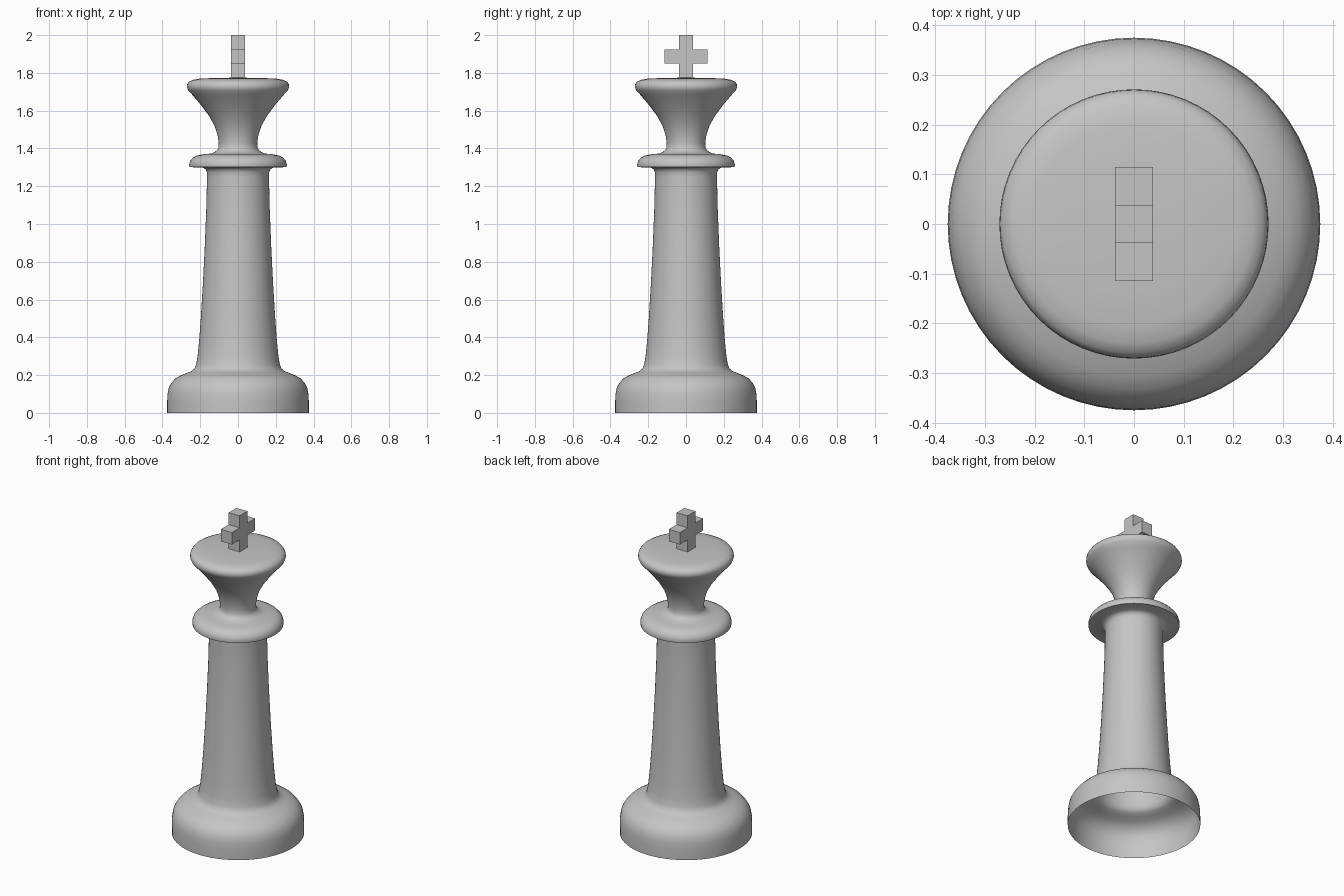
import bpy, bmesh, math

if "Cube" in bpy.data.objects:
    bpy.data.objects.remove(bpy.data.objects["Cube"])

grey = bpy.data.materials.new("light grey")
grey.diffuse_color = (0.56, 0.56, 0.56, 1)
grey.use_nodes = True
grey.node_tree.nodes["Principled BSDF"].inputs["Base Color"].default_value = grey.diffuse_color


def finish(name, bm):
    bmesh.ops.recalc_face_normals(bm, faces=bm.faces)
    me = bpy.data.meshes.new(name)
    bm.to_mesh(me)
    bm.free()
    me.materials.append(grey)
    ob = bpy.data.objects.new(name, me)
    bpy.context.collection.objects.link(ob)
    return ob


def lathe(name, profile, steps=64):
    bm = bmesh.new()
    vs = [bm.verts.new((r, 0, z)) for r, z in profile]
    es = [bm.edges.new(p) for p in zip(vs, vs[1:])]
    bmesh.ops.spin(bm, geom=vs + es, cent=(0, 0, 0), axis=(0, 0, 1),
                   angle=math.tau, steps=steps, use_duplicate=False)
    bmesh.ops.remove_doubles(bm, verts=bm.verts, dist=0.0005)
    # Make sure the shell points outwards
    ob = finish(name, bm)
    me = ob.data
    f = me.polygons[0]
    top = max(me.polygons, key=lambda p: p.center.z)
    if top.normal.z < 0:
        me.flip_normals()
    bpy.ops.object.select_all(action='DESELECT')
    ob.select_set(True)
    bpy.context.view_layer.objects.active = ob
    bpy.ops.object.shade_smooth_by_angle(angle=math.radians(45))
    return ob


# Hollow turned body: foot, column, collar, neck and flared crown
lathe("turned_body", [
    # foot, open underneath
    (0.375, 0), (0.375, 0.06), (0.373, 0.10), (0.366, 0.135), (0.352, 0.16),
    (0.332, 0.182), (0.305, 0.198), (0.272, 0.211), (0.245, 0.222), (0.231, 0.234),
    # column
    (0.222, 0.255), (0.214, 0.30), (0.206, 0.38), (0.197, 0.50), (0.186, 0.68),
    (0.176, 0.88), (0.168, 1.08), (0.164, 1.25), (0.165, 1.275), (0.172, 1.29),
    # collar
    (0.188, 1.299), (0.257, 1.301), (0.259, 1.315), (0.253, 1.335), (0.238, 1.352),
    (0.215, 1.363), (0.18, 1.37), (0.14, 1.373), (0.122, 1.382),
    # neck
    (0.109, 1.392), (0.103, 1.405), (0.102, 1.43), (0.108, 1.47), (0.124, 1.52),
    (0.155, 1.575), (0.20, 1.635), (0.243, 1.685),
    # crown rim and top
    (0.264, 1.708), (0.271, 1.724), (0.269, 1.74), (0.26, 1.753), (0.24, 1.763),
    (0.205, 1.769), (0.13, 1.773), (0, 1.775)])

# Cross on top: half outline mirrored, then extruded in x
half = [(0.038, 1.765), (0.038, 1.85), (0.115, 1.85),
        (0.115, 1.925), (0.038, 1.925), (0.038, 2.0)]
outline = half + [(-y, z) for y, z in reversed(half)]
bm = bmesh.new()
face = bm.faces.new([bm.verts.new((-0.038, y, z)) for y, z in outline])
ext = bmesh.ops.extrude_face_region(bm, geom=[face], use_keep_orig=True)
bmesh.ops.translate(bm, vec=(0.076, 0, 0),
                    verts=[v for v in ext["geom"] if isinstance(v, bmesh.types.BMVert)])
finish("top_cross", bm)
